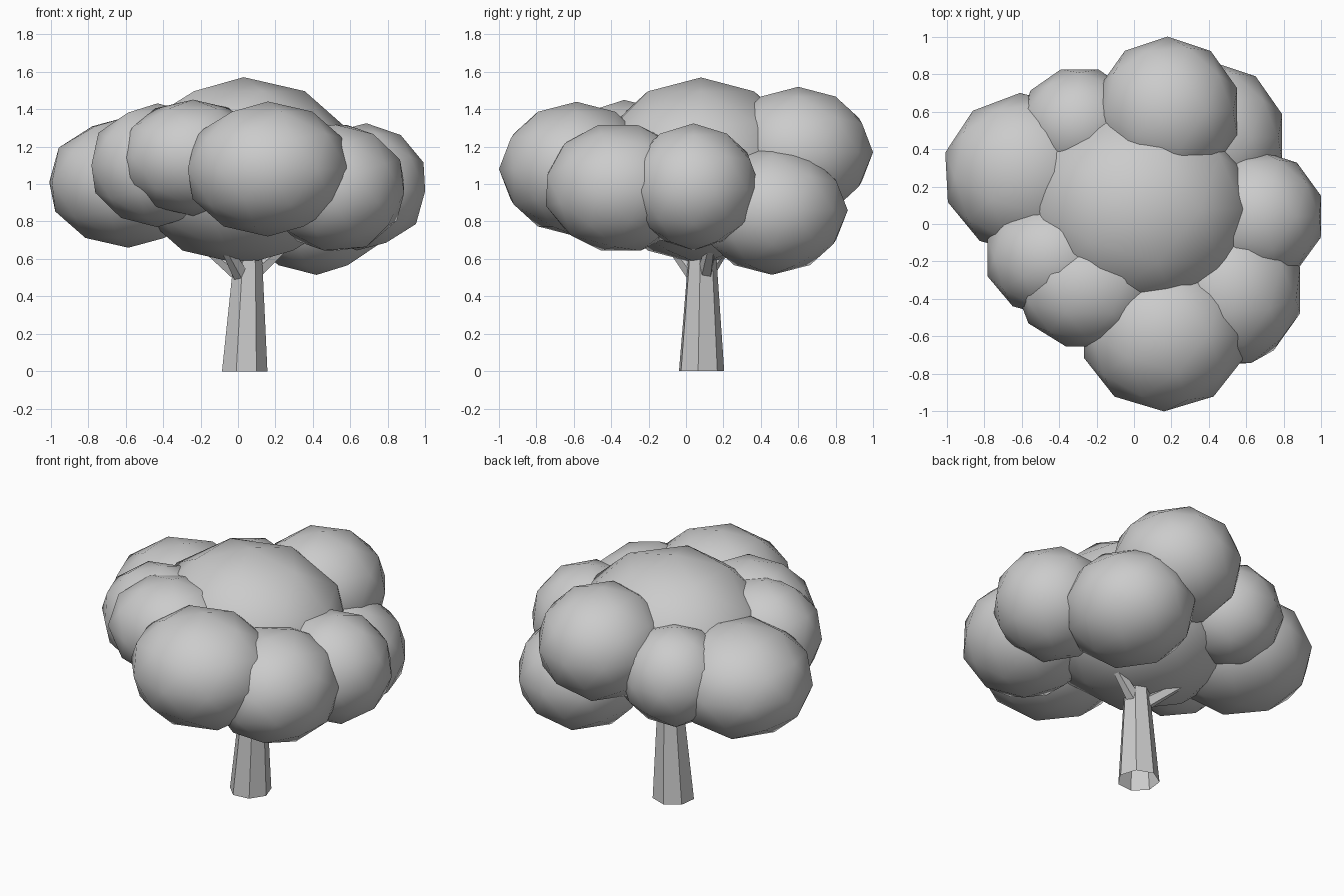
import bpy, bmesh, math
from mathutils import Vector, Matrix, Euler

if "Cube" in bpy.data.objects:
    bpy.data.objects.remove(bpy.data.objects["Cube"])

grey = bpy.data.materials.new("plain_grey")
grey.diffuse_color = (0.6, 0.6, 0.6, 1)
grey.use_nodes = True
grey.node_tree.nodes["Principled BSDF"].inputs["Base Color"].default_value = grey.diffuse_color


def finish(name, bm, smooth):
    mesh = bpy.data.meshes.new(name)
    for f in bm.faces:
        f.smooth = smooth
    bm.to_mesh(mesh)
    bm.free()
    mesh.materials.append(grey)
    obj = bpy.data.objects.new(name, mesh)
    bpy.context.collection.objects.link(obj)
    return obj


def leaf_clump(name, centre, radii, tilt):
    bm = bmesh.new()
    spin = Euler([math.radians(a) for a in tilt]).to_matrix().to_4x4()
    m = Matrix.Translation(centre) @ Matrix.Diagonal((*radii, 1)) @ spin
    bmesh.ops.create_icosphere(bm, subdivisions=2, radius=1, matrix=m)
    finish(name, bm, True)


def tube(name, rings, sides, phase=0.0, upright=False):
    """Open faceted tube through (centre, radius) rings."""
    axis = Vector(rings[-1][0]) - Vector(rings[0][0])
    rot = Matrix.Identity(3) if upright else axis.to_track_quat('Z', 'Y').to_matrix()
    bm = bmesh.new()
    loops = []
    for c, r in rings:
        loops.append([bm.verts.new(Vector(c) + rot @ Vector((
            r * math.cos(phase + math.tau * i / sides),
            r * math.sin(phase + math.tau * i / sides), 0))) for i in range(sides)])
    for a, b in zip(loops, loops[1:]):
        for i in range(sides):
            j = (i + 1) % sides
            bm.faces.new((a[i], a[j], b[j], b[i]))
    finish(name, bm, False)


# Trunk: seven-sided, tapered, open at the bottom
tube("trunk", [((0.033, 0.08, 0), 0.125), ((0.05, 0.085, 0.55), 0.082),
               ((0.05, 0.085, 0.75), 0.07)], 7, math.radians(-7), upright=True)

# Short branches reaching into the leaves
for i, (start, end) in enumerate([
        ((0.07, 0.10, 0.51), (0.30, 0.14, 0.71)),
        ((0.02, 0.10, 0.51), (-0.24, 0.25, 0.72)),
        ((0.02, 0.05, 0.51), (-0.11, -0.13, 0.74))]):
    tube(f"branch_{i + 1}", [(start, 0.045), (end, 0.022)], 5, 0.3)

# Leaf clumps: centre, radii, tilt in degrees
clumps = {
    "crown": ((0.03, 0.08, 1.07), (0.62, 0.57, 0.50), (0, 0, 0)),
    "back": ((0.18, 0.60, 1.17), (0.39, 0.40, 0.35), (0, 0, 0)),
    "back_left": ((-0.29, 0.53, 1.05), (0.325, 0.31, 0.31), (0, 0, 18)),
    "left": ((-0.585, 0.27, 1.01), (0.437, 0.43, 0.35), (0, 0, 3)),
    "left_front": ((-0.43, -0.18, 1.10), (0.37, 0.32, 0.33), (0, 0, 0)),
    "front_left": ((-0.24, -0.33, 1.14), (0.40, 0.34, 0.31), (0, 0, 18)),
    "front": ((0.16, -0.585, 1.08), (0.45, 0.415, 0.36), (0, 0, 0)),
    "front_right": ((0.52, -0.355, 0.98), (0.385, 0.41, 0.35), (16, 0, 0)),
    "right": ((0.66, 0.04, 0.985), (0.357, 0.355, 0.34), (0, 4, 0)),
    "back_right": ((0.42, 0.46, 0.86), (0.39, 0.405, 0.345), (0, 0, 0)),
}
for name, (centre, radii, tilt) in clumps.items():
    leaf_clump("leaves_" + name, centre, radii, tilt)
